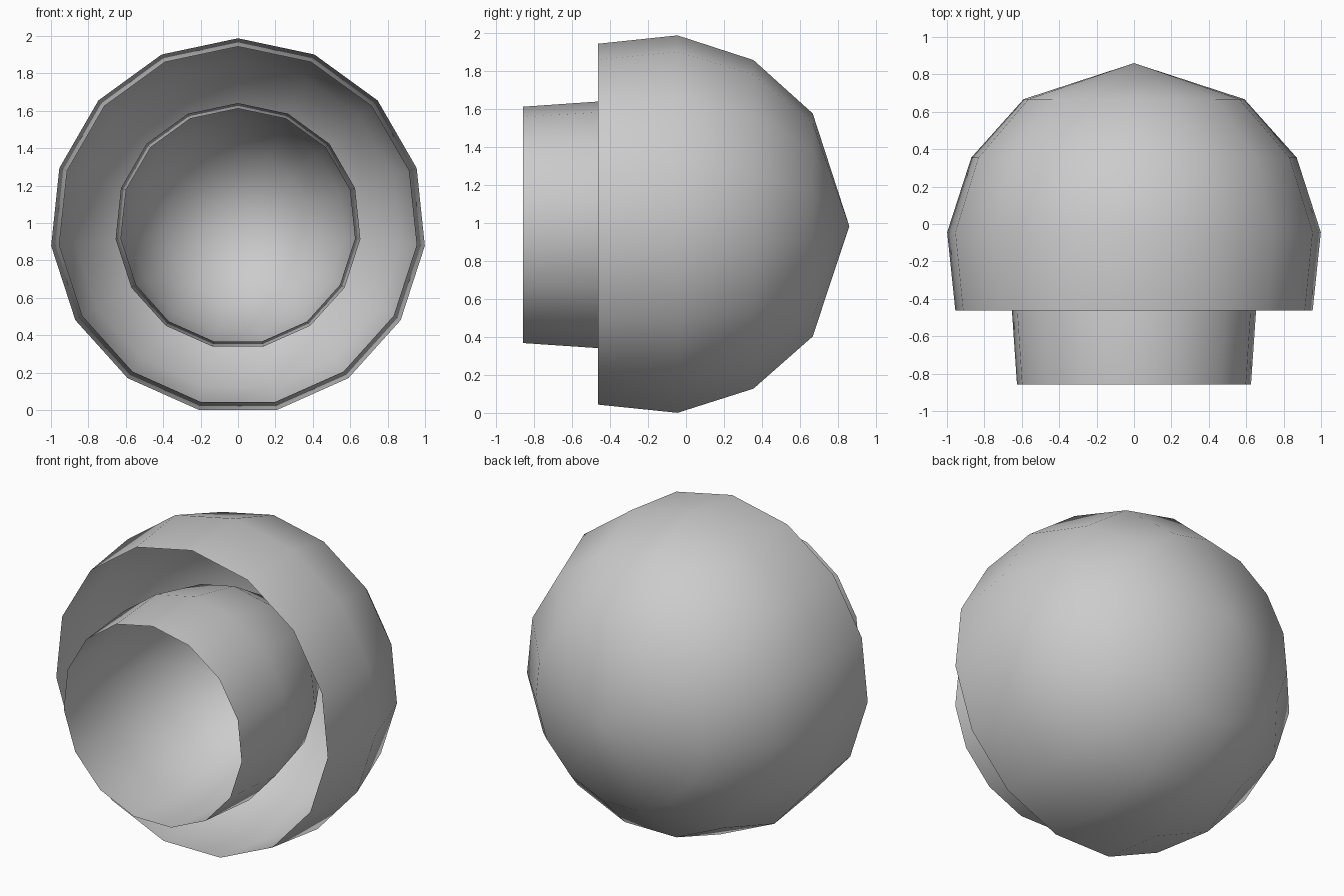
import bpy
import bmesh
from math import sin, cos, radians, tau

SIDES = 15
RADIUS = 1.01
RING_ANGLES = (36, 60, 84, 108)   # degrees from the rear pole to the open rim

cube = bpy.data.objects.get("Cube")
if cube:
    bpy.data.objects.remove(cube)

grey = bpy.data.materials.new("light_grey")
grey.use_nodes = True
grey.diffuse_color = (0.6, 0.6, 0.6, 1)
grey.node_tree.nodes["Principled BSDF"].inputs["Base Color"].default_value = (0.6, 0.6, 0.6, 1)


def open_dome(name, width, centre_y):
    """Thin dome, closed at the rear (+y) and open at the front."""
    bm = bmesh.new()
    rings = []
    for angle in map(radians, RING_ANGLES):
        r = RADIUS * sin(angle) * width
        y = RADIUS * cos(angle)
        rings.append([bm.verts.new((r * sin(tau * i / SIDES), y, r * cos(tau * i / SIDES)))
                      for i in range(SIDES)])
    pole = bm.verts.new((0, RADIUS, 0))
    for i in range(SIDES):
        j = (i + 1) % SIDES
        bm.faces.new((pole, rings[0][i], rings[0][j]))
        for a, b in zip(rings, rings[1:]):
            bm.faces.new((a[i], b[i], b[j], a[j]))
    # Point every face away from the dome's axis
    for face in bm.faces:
        if face.normal.length == 0:
            face.normal_update()
        if face.normal.dot(face.calc_center_median()) < 0:
            face.normal_flip()
    for face in bm.faces:
        face.smooth = True
    mesh = bpy.data.meshes.new(name)
    bm.to_mesh(mesh)
    bm.free()
    mesh.materials.append(grey)
    obj = bpy.data.objects.new(name, mesh)
    obj.location = (0, centre_y, 0.983)
    bpy.context.collection.objects.link(obj)


# Wide rear shell and the narrower shell nested in its opening
open_dome("outer_shell", 1.0, -0.15)
open_dome("inner_shell", 0.655, -0.545)
